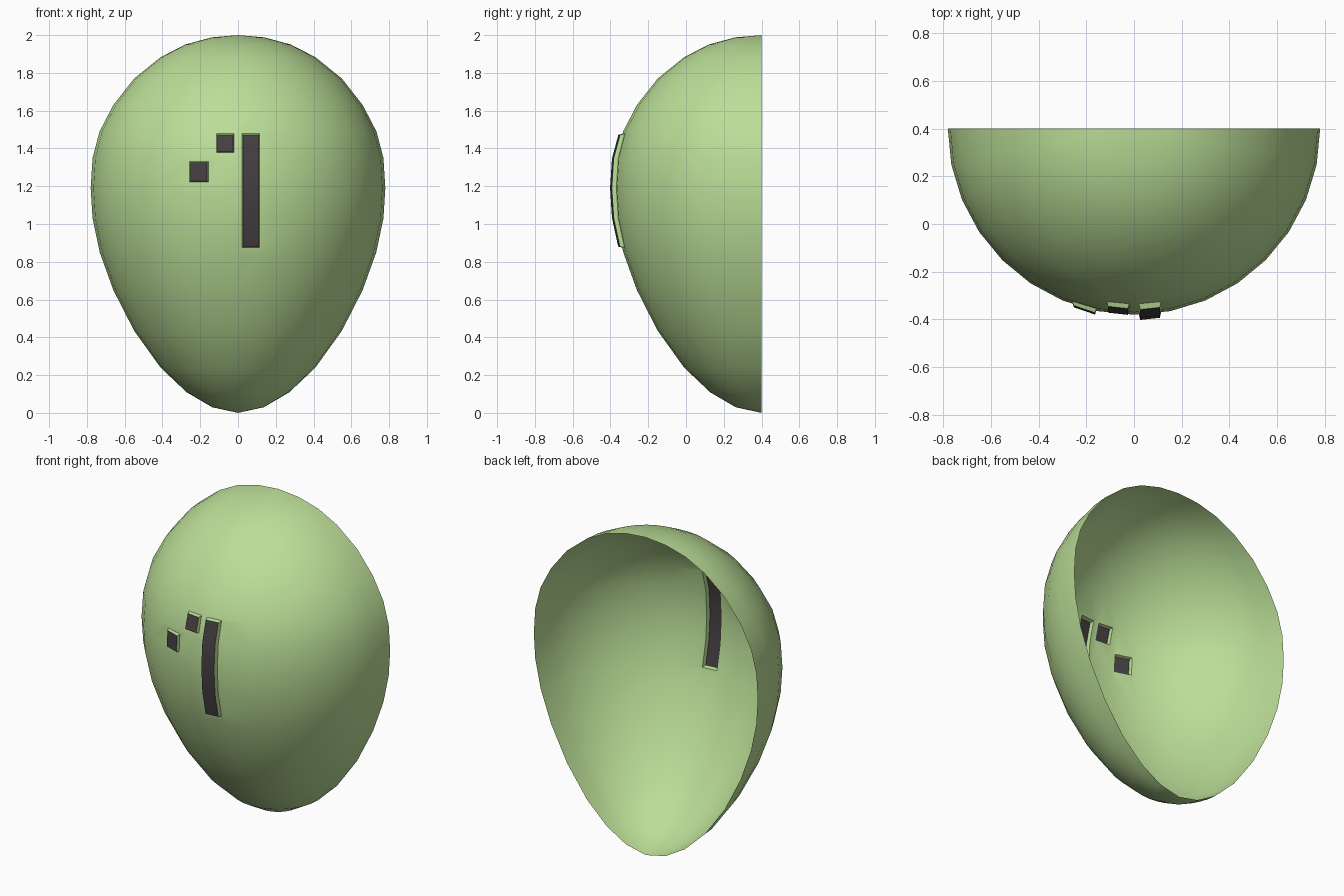
import bpy, bmesh, math
from mathutils import Vector

if "Cube" in bpy.data.objects:
    bpy.data.objects.remove(bpy.data.objects["Cube"])

# Egg profile (radius, height) revolved around a vertical axis at y = BACK
BACK = 0.4
SEGS = 16
profile = [(0.14, 1.988), (0.28, 1.95), (0.41, 1.883), (0.55, 1.77),
           (0.66, 1.63), (0.733, 1.49), (0.77, 1.35), (0.78, 1.19),
           (0.77, 1.03), (0.732, 0.85), (0.66, 0.65), (0.55, 0.435),
           (0.41, 0.24), (0.273, 0.11), (0.137, 0.03)]


def material(name, color):
    m = bpy.data.materials.new(name)
    m.diffuse_color = color
    m.use_nodes = True
    m.node_tree.nodes["Principled BSDF"].inputs["Base Color"].default_value = m.diffuse_color
    return m


def half_egg(bm):
    """Open half shell facing -y."""
    rings = [[bm.verts.new((-r * math.cos(math.pi * i / SEGS),
                            BACK - r * math.sin(math.pi * i / SEGS), z))
              for i in range(SEGS + 1)] for r, z in profile]
    top = bm.verts.new((0, BACK, 2.0))
    bottom = bm.verts.new((0, BACK, 0.0))
    for i in range(SEGS):
        bm.faces.new((top, rings[0][i], rings[0][i + 1]))
        bm.faces.new((bottom, rings[-1][i + 1], rings[-1][i]))
        for a, b in zip(rings, rings[1:]):
            bm.faces.new((a[i], b[i], b[i + 1], a[i + 1]))
    for f in bm.faces:
        f.smooth = True


def raised_pocket(bm, x0, x1, z0, z1, depth, taper=0.006):
    """Cut a rectangle into the shell and push it out, dark cap, hollow behind."""
    planes = [((x0, 0, 0), (1, 0, 0)), ((x1, 0, 0), (1, 0, 0)),
              ((0, 0, z0), (0, 0, 1)), ((0, 0, z1), (0, 0, 1))]
    for co, no in planes:
        near = [f for f in bm.faces
                if max(v.co.x for v in f.verts) > x0 and min(v.co.x for v in f.verts) < x1
                and max(v.co.z for v in f.verts) > z0 and min(v.co.z for v in f.verts) < z1
                and f.material_index == 0]
        geom = set(near)
        for f in near:
            geom.update(f.edges)
            geom.update(f.verts)
        bmesh.ops.bisect_plane(bm, geom=list(geom), dist=1e-5,
                               plane_co=co, plane_no=no)

    def inside(f):
        c = f.calc_center_median()
        return x0 < c.x < x1 and z0 < c.z < z1
    region = [f for f in bm.faces if inside(f)]
    res = bmesh.ops.extrude_face_region(bm, geom=region)
    old = [f for f in region if f.is_valid]
    if old:
        bmesh.ops.delete(bm, geom=old, context='FACES')
    cx, cz = (x0 + x1) / 2, (z0 + z1) / 2
    sx, sz = 1 - 2 * taper / (x1 - x0), 1 - 2 * taper / (z1 - z0)
    for g in res['geom']:
        if isinstance(g, bmesh.types.BMVert):
            g.co = Vector((cx + (g.co.x - cx) * sx, g.co.y - depth,
                           cz + (g.co.z - cz) * sz))
        elif isinstance(g, bmesh.types.BMFace):
            g.material_index = 1


# Shell with one long bar and two small squares
bm = bmesh.new()
half_egg(bm)
raised_pocket(bm, 0.02, 0.114, 0.875, 1.478, 0.024)
raised_pocket(bm, -0.114, -0.02, 1.378, 1.478, 0.02)
raised_pocket(bm, -0.258, -0.157, 1.222, 1.332, 0.018)
bm.normal_update()

mesh = bpy.data.meshes.new("egg_shell_mask")
bm.to_mesh(mesh)
bm.free()
shell = bpy.data.objects.new("egg_shell_mask", mesh)
bpy.context.collection.objects.link(shell)
mesh.materials.append(material("pale_green", (0.50, 0.73, 0.31, 1)))
mesh.materials.append(material("dark_grey", (0.06, 0.05, 0.055, 1)))

bpy.context.view_layer.objects.active = shell
shell.select_set(True)
bpy.ops.object.shade_smooth_by_angle(angle=math.radians(30))
